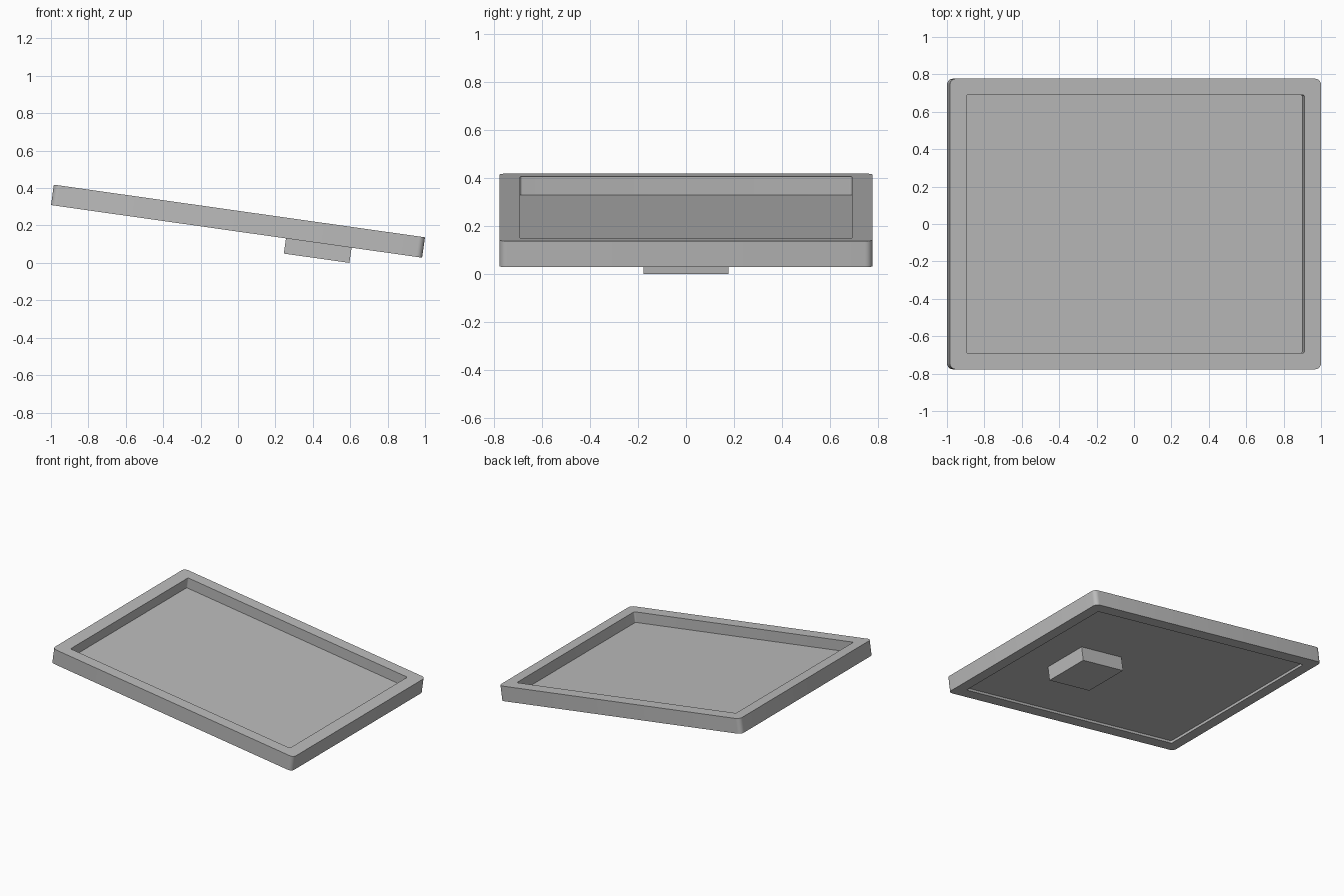
import bpy, bmesh
from math import pi, cos, sin, radians
from mathutils import Matrix

if "Cube" in bpy.data.objects:
    bpy.data.objects.remove(bpy.data.objects["Cube"], do_unlink=True)

TILT = radians(8.07)
PLACE = Matrix.Translation((0, 0, 0.223)) @ Matrix.Rotation(TILT, 4, 'Y')
HALF = 0.055          # half the frame thickness
FLOOR = HALF - 0.077  # panel surface inside the frame

grey = bpy.data.materials.new("plain grey")
grey.use_nodes = True
grey.diffuse_color = (0.5, 0.5, 0.5, 1)
grey.node_tree.nodes["Principled BSDF"].inputs["Base Color"].default_value = (0.5, 0.5, 0.5, 1)


def outline(hx, hy, r, steps=6):
    """Rounded rectangle, counter-clockwise."""
    pts = []
    for i, (sx, sy) in enumerate(((1, 1), (-1, 1), (-1, -1), (1, -1))):
        for k in range(steps + 1):
            a = (i + k / steps) * pi / 2
            pts.append((sx * (hx - r) + r * cos(a), sy * (hy - r) + r * sin(a)))
    return pts


def finish(name, bm):
    bmesh.ops.recalc_face_normals(bm, faces=bm.faces)
    mesh = bpy.data.meshes.new(name)
    bm.to_mesh(mesh)
    bm.free()
    mesh.materials.append(grey)
    obj = bpy.data.objects.new(name, mesh)
    bpy.context.collection.objects.link(obj)
    obj.matrix_world = PLACE
    return obj


def ring(bm, pts, z):
    return [bm.verts.new((x, y, z)) for x, y in pts]


def slab(name, pts, z0, z1):
    bm = bmesh.new()
    low, high = ring(bm, pts, z0), ring(bm, pts, z1)
    bm.faces.new(low)
    bm.faces.new(high)
    for i in range(len(pts)):
        j = (i + 1) % len(pts)
        bm.faces.new((low[i], low[j], high[j], high[i]))
    return finish(name, bm)


# Frame: four rounded loops bridged into a closed band
outer, inner = outline(1.002, 0.777, 0.032), outline(0.912, 0.691, 0.01)
bm = bmesh.new()
loops = [ring(bm, outer, -HALF), ring(bm, outer, HALF),
         ring(bm, inner, HALF), ring(bm, inner, -HALF)]
for n, a in enumerate(loops):
    b = loops[(n + 1) % 4]
    for i in range(len(a)):
        j = (i + 1) % len(a)
        bm.faces.new((a[i], a[j], b[j], b[i]))
frame = finish("frame", bm)

# Panel recessed from both sides of the frame
panel = slab("panel", inner, -HALF + 0.018, FLOOR)

# Square block on the underside
bm = bmesh.new()
top, bottom = -HALF + 0.018, -0.137
bmesh.ops.create_cube(bm, size=1, matrix=Matrix.Translation((0.444, 0, (top + bottom) / 2))
                      @ Matrix.Diagonal((0.354, 0.354, top - bottom, 1)))
block = finish("mounting_block", bm)

# Smooth only the rounded corners
bpy.ops.object.select_all(action='DESELECT')
for obj in (frame, panel):
    obj.select_set(True)
bpy.context.view_layer.objects.active = frame
bpy.ops.object.shade_smooth_by_angle(angle=radians(30))
